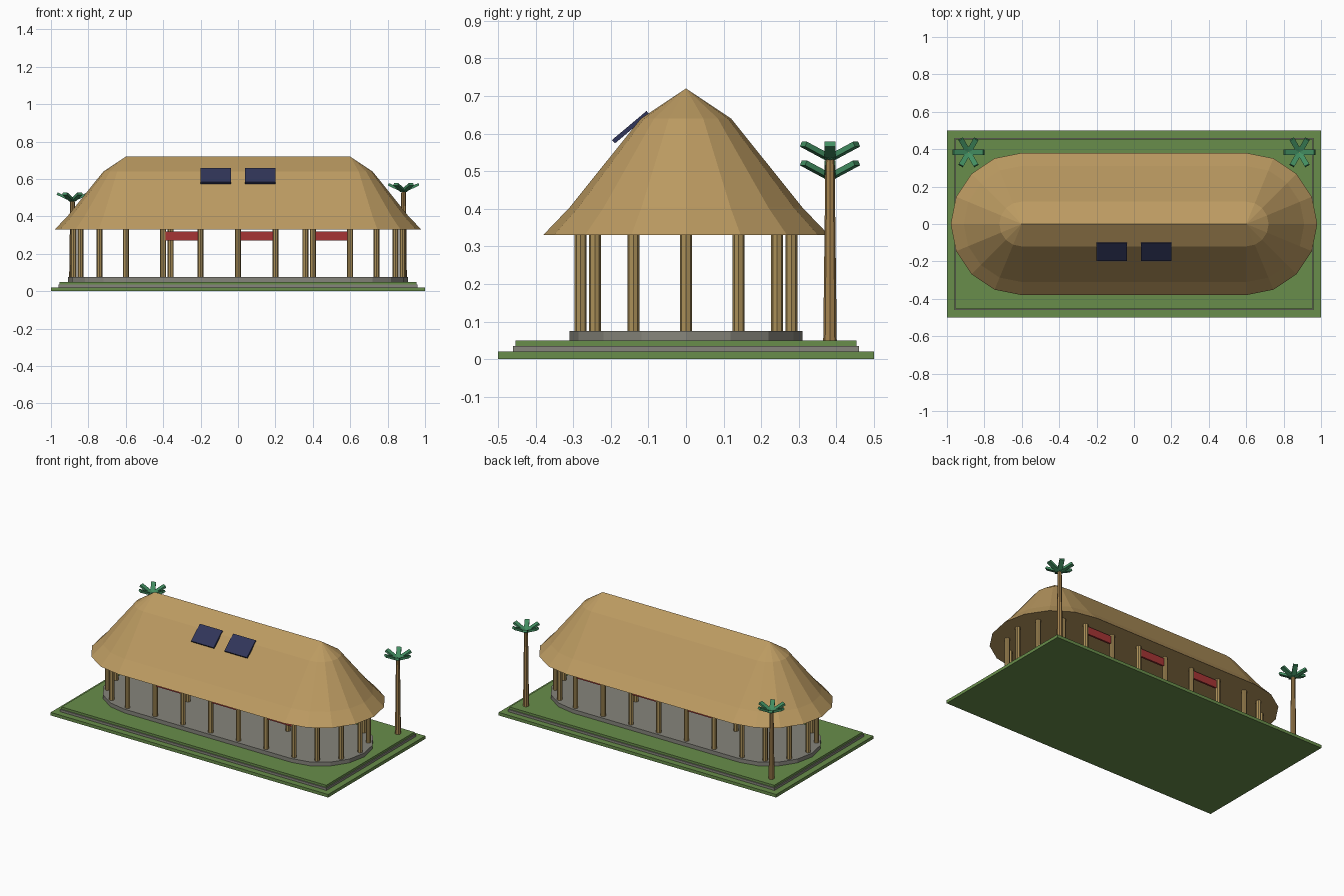
import bpy, bmesh, math
from mathutils import Matrix, Vector

if "Cube" in bpy.data.objects:
    bpy.data.objects.remove(bpy.data.objects["Cube"])


def material(name, rgb):
    m = bpy.data.materials.new(name)
    m.diffuse_color = (*rgb, 1)
    m.use_nodes = True
    m.node_tree.nodes["Principled BSDF"].inputs["Base Color"].default_value = m.diffuse_color
    return m


GRASS = material("grass", (0.14, 0.27, 0.07))
STONE = material("stone", (0.24, 0.235, 0.20))
THATCH = material("thatch", (0.50, 0.325, 0.12))
WOOD = material("post wood", (0.41, 0.28, 0.10))
BARK = material("palm bark", (0.38, 0.23, 0.08))
LEAF = material("palm leaf", (0.055, 0.27, 0.12))
RED = material("red cloth", (0.38, 0.035, 0.035))
NAVY = material("panel navy", (0.03, 0.036, 0.10))


def finish(name, bm, mat):
    bmesh.ops.recalc_face_normals(bm, faces=bm.faces)
    me = bpy.data.meshes.new(name)
    bm.to_mesh(me)
    bm.free()
    me.materials.append(mat)
    ob = bpy.data.objects.new(name, me)
    bpy.context.collection.objects.link(ob)
    return ob


def box(name, center, size, mat, rot=Matrix()):
    bm = bmesh.new()
    bmesh.ops.create_cube(bm, size=1, matrix=Matrix.Translation(center) @ rot
                          @ Matrix.Diagonal((*size, 1)))
    return finish(name, bm, mat)


def pole(name, x, y, z0, z1, r0, r1, mat):
    bm = bmesh.new()
    bmesh.ops.create_cone(bm, cap_ends=True, segments=8, radius1=r0, radius2=r1, depth=z1 - z0,
                          matrix=Matrix.Translation((x, y, (z0 + z1) / 2)))
    return finish(name, bm, mat)


def stadium(r, z, half=0.6, steps=8):
    """Outline with straight long sides and rounded ends."""
    pts = []
    for side in (1, -1):
        for i in range(steps + 1):
            a = -math.pi / 2 + math.pi * i / steps
            pts.append(Vector((side * (half + r * math.cos(a)), side * r * math.sin(a), z)))
    return pts


def loft(name, profile, mat):
    """Skin stadium outlines given as (radius, height) pairs."""
    bm = bmesh.new()
    rings = [[bm.verts.new(p) for p in stadium(r, z)] for r, z in profile]
    n = len(rings[0])
    for a, b in zip(rings, rings[1:]):
        for i in range(n):
            j = (i + 1) % n
            bm.faces.new((a[i], a[j], b[j], b[i]))
    bm.faces.new(rings[0])
    if profile[-1][0] > 0:
        bm.faces.new(rings[-1])
    bmesh.ops.remove_doubles(bm, verts=bm.verts, dist=1e-5)
    return finish(name, bm, mat)


# Lawn, stone step and raised lawn
box("lawn", (0, 0, 0.01), (2, 1, 0.02), GRASS)
box("stone_step", (0, 0, 0.0275), (1.92, 0.92, 0.015), STONE)
box("raised_lawn", (0, 0, 0.0425), (1.908, 0.908, 0.015), GRASS)

# Floor and thatched roof
loft("floor", [(0.31, 0.05), (0.31, 0.075)], STONE)
loft("roof", [(0.38, 0.33), (0.31, 0.403), (0.12, 0.64), (0, 0.72)], THATCH)

# Posts: long sides, rounded ends, and inner posts
spots = [(0.2 * i, s * 0.28) for i in range(-3, 4) for s in (1, -1)]
for s in (1, -1):
    for deg in (-60, -30, 0, 30, 60):
        a = math.radians(deg)
        spots.append((s * (0.6 + 0.28 * math.cos(a)), 0.28 * math.sin(a)))
    spots.append((s * 0.36, 0))
for x, y in spots:
    pole("post", x, y, 0.07, 0.335, 0.016, 0.016, WOOD)

# Red cloths hung between posts
for x in (-0.3, 0.1, 0.5):
    for y in (-0.28, 0.28):
        box("hanging_cloth", (x, y, 0.295), (0.18, 0.012, 0.05), RED)

# Solar panels on the front slope
for x in (-0.12, 0.12):
    box("solar_panel", (x, -0.147, 0.617), (0.163, 0.12, 0.012), NAVY,
        Matrix.Rotation(math.radians(40), 4, 'X'))

# Palm trees at the back corners
for x, top in ((-0.885, 0.49), (0.885, 0.54)):
    pole("palm_trunk", x, 0.383, 0.05, top, 0.018, 0.012, BARK)
    for k in range(6):
        turn = Matrix.Rotation(k * math.pi / 3, 4, 'Z')
        arm = Matrix.Translation((x, 0.383, top + 0.014)) @ turn @ Vector((0.043, 0, 0))
        box("palm_frond", arm, (0.085, 0.028, 0.014), LEAF,
            turn @ Matrix.Rotation(math.radians(-25), 4, 'Y'))
